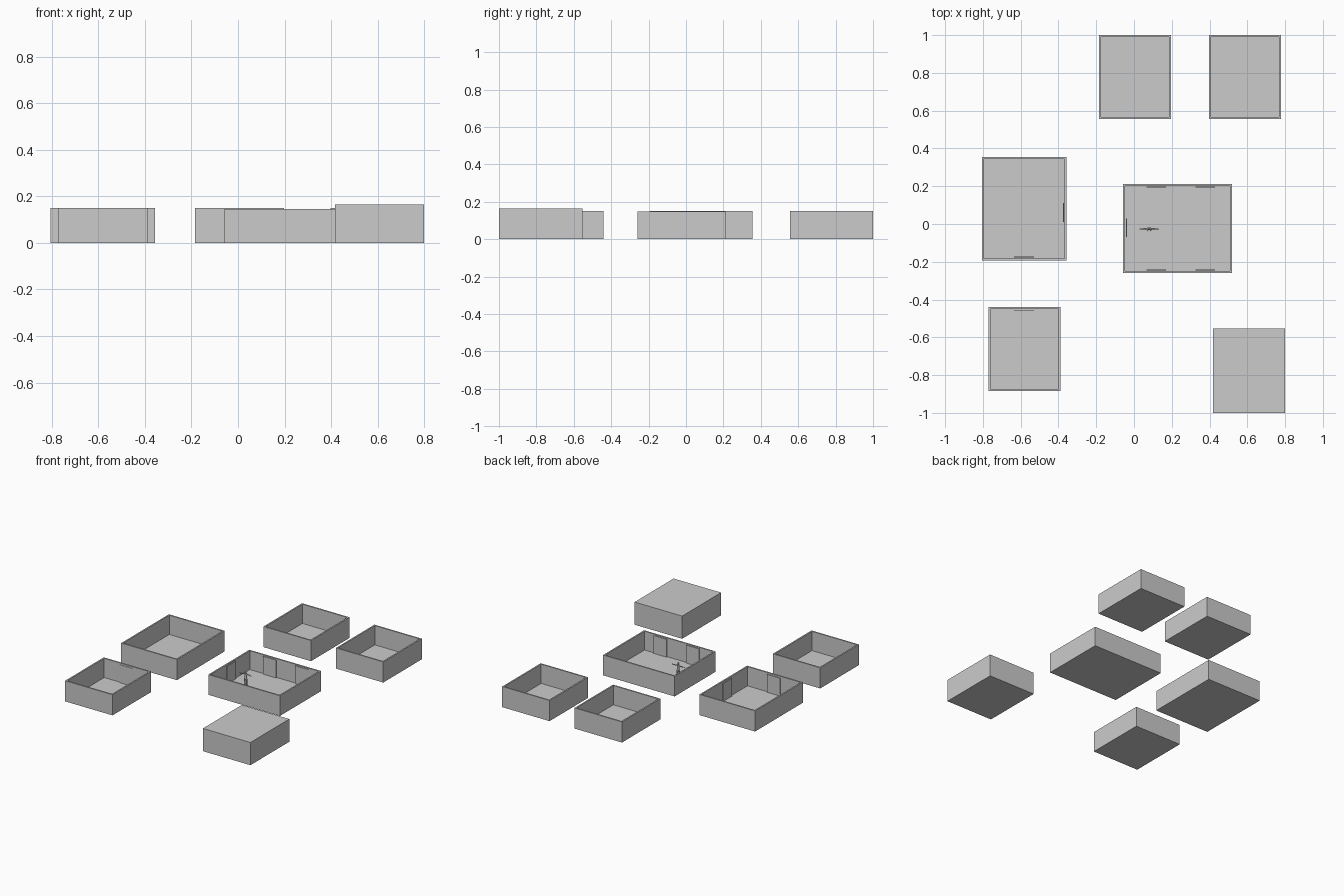
import bpy, bmesh
from math import radians
from mathutils import Vector, Matrix

if "Cube" in bpy.data.objects:
    bpy.data.objects.remove(bpy.data.objects["Cube"])

WALL, FLOOR = 0.015, 0.01


def finish(bm, name, smooth=False):
    bmesh.ops.recalc_face_normals(bm, faces=bm.faces)
    me = bpy.data.meshes.new(name)
    bm.to_mesh(me)
    bm.free()
    ob = bpy.data.objects.new(name, me)
    bpy.context.collection.objects.link(ob)
    for p in me.polygons:
        p.use_smooth = smooth
    return ob


def add_box(bm, x0, x1, y0, y1, z0, z1):
    m = (Matrix.Translation(((x0 + x1) / 2, (y0 + y1) / 2, (z0 + z1) / 2))
         @ Matrix.Diagonal((x1 - x0, y1 - y0, z1 - z0, 1)))
    return bmesh.ops.create_cube(bm, size=1, matrix=m)["verts"]


def box(name, *b):
    bm = bmesh.new()
    add_box(bm, *b)
    return finish(bm, name)


def room(name, x0, x1, y0, y1, h):
    """Open-topped room: the top is inset by the wall width and pushed down."""
    bm = bmesh.new()
    add_box(bm, x0, x1, y0, y1, 0, h)
    top = max(bm.faces, key=lambda f: f.calc_center_median().z)
    bmesh.ops.inset_region(bm, faces=[top], thickness=WALL)
    ext = bmesh.ops.extrude_face_region(bm, geom=[top])
    for v in [g for g in ext["geom"] if isinstance(g, bmesh.types.BMVert)]:
        v.co.z = FLOOR
    if top.is_valid:
        bmesh.ops.delete(bm, geom=[top], context='FACES_ONLY')
    return finish(bm, name)


# Rooms
room("back_room_left", -0.185, 0.197, 0.557, 1.0, 0.15)
room("back_room_right", 0.397, 0.778, 0.557, 1.0, 0.15)
room("left_room", -0.805, -0.357, -0.192, 0.356, 0.15)
room("main_room", -0.057, 0.519, -0.26, 0.212, 0.147)
room("front_room_left", -0.771, -0.39, -0.885, -0.44, 0.15)
room("covered_room", 0.418, 0.80, -1.0, -0.553, 0.15)
box("room_lid", 0.418, 0.80, -1.0, -0.553, 0.15, 0.165)

# Door panels, thin slabs on the inner wall faces
T, Z0, Z1 = 0.004, FLOOR, 0.14
for i, x in enumerate((0.065, 0.325)):
    box(f"main_back_door_{i}", x, x + 0.105, 0.197 - T, 0.198, Z0, Z1)
    box(f"main_front_door_{i}", x, x + 0.105, -0.246, -0.245 + T, Z0, Z1)
box("main_left_door", -0.043, -0.042 + T, -0.07, 0.03, Z0, Z1)
box("left_room_right_door", -0.372 - T, -0.371, 0.01, 0.112, Z0, Z1)
box("left_room_front_door", -0.635, -0.53, -0.178, -0.177 + T, Z0, Z1)
box("front_room_back_door", -0.635, -0.53, -0.455 - T / 2, -0.454, Z0, Z1)

# Small standing figure with arms held out
FIG = Vector((0.08, -0.025, FLOOR))


def limb(bm, a, b, r1, r2, flat=1.0):
    a, b = Vector(a), Vector(b)
    rot = (b - a).to_track_quat('Z', 'Y').to_matrix().to_4x4()
    m = (Matrix.Translation(FIG + (a + b) / 2) @ Matrix.Diagonal((1, flat, 1, 1)) @ rot)
    bmesh.ops.create_cone(bm, cap_ends=True, segments=10, radius1=r1, radius2=r2,
                          depth=(b - a).length, matrix=m)


def ball(bm, c, sx, sy, sz):
    m = Matrix.Translation(FIG + Vector(c)) @ Matrix.Diagonal((sx, sy, sz, 1))
    bmesh.ops.create_uvsphere(bm, u_segments=12, v_segments=8, radius=1, matrix=m)


bm = bmesh.new()
limb(bm, (0, 0, 0.052), (0, 0, 0.068), 0.009, 0.008, 0.7)    # hips to waist
limb(bm, (0, 0, 0.066), (0, 0, 0.092), 0.008, 0.012, 0.65)   # chest
limb(bm, (0, 0, 0.09), (0, 0, 0.1), 0.004, 0.0035)           # neck
ball(bm, (0, -0.001, 0.104), 0.006, 0.007, 0.0085)           # head
for s in (-1, 1):
    limb(bm, (s * 0.009, 0, 0.088), (s * 0.027, 0, 0.086), 0.0042, 0.0034)
    limb(bm, (s * 0.026, 0, 0.086), (s * 0.043, -0.002, 0.085), 0.0034, 0.0023)
    ball(bm, (s * 0.047, -0.002, 0.085), 0.005, 0.003, 0.002)
    limb(bm, (s * 0.006, 0, 0.056), (s * 0.007, 0, 0.029), 0.0062, 0.0042)
    limb(bm, (s * 0.007, 0, 0.03), (s * 0.008, 0.001, 0.003), 0.0042, 0.0027)
    ball(bm, (s * 0.008, -0.004, 0.0025), 0.0035, 0.008, 0.0025)
fig = finish(bm, "figure")
bpy.context.view_layer.objects.active = fig
fig.select_set(True)
bpy.ops.object.shade_smooth_by_angle(angle=radians(40))
